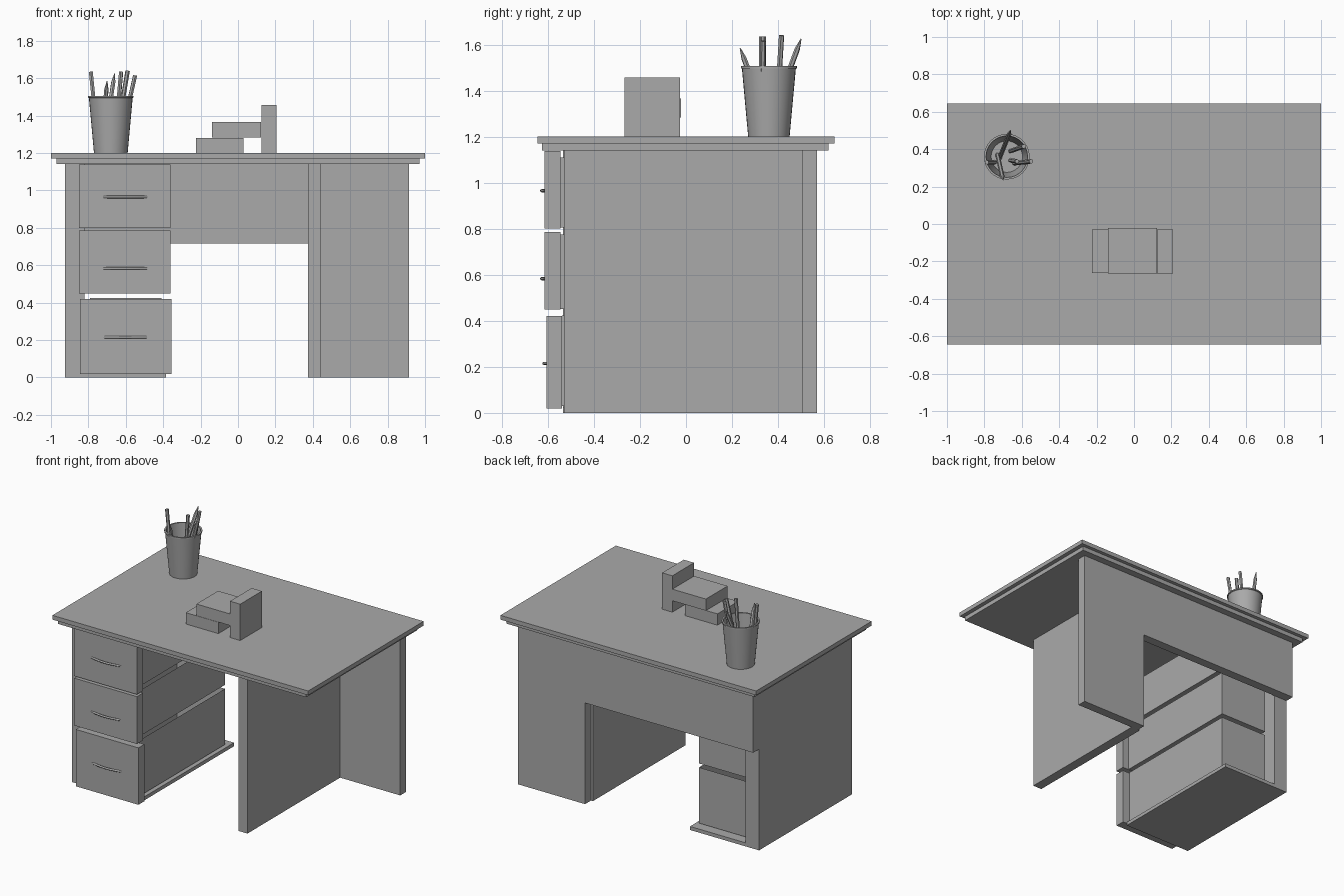
import bpy, bmesh, math
from mathutils import Vector

if "Cube" in bpy.data.objects:
    bpy.data.objects.remove(bpy.data.objects["Cube"])

GREY = bpy.data.materials.new("plain grey")
GREY.diffuse_color = (0.4, 0.4, 0.4, 1)
GREY.use_nodes = True
GREY.node_tree.nodes["Principled BSDF"].inputs["Base Color"].default_value = GREY.diffuse_color


def finish(name, bm, smooth=False):
    bmesh.ops.recalc_face_normals(bm, faces=bm.faces)
    me = bpy.data.meshes.new(name)
    bm.to_mesh(me)
    bm.free()
    me.materials.append(GREY)
    ob = bpy.data.objects.new(name, me)
    bpy.context.collection.objects.link(ob)
    if smooth:
        bpy.ops.object.select_all(action='DESELECT')
        ob.select_set(True)
        bpy.context.view_layer.objects.active = ob
        bpy.ops.object.shade_smooth_by_angle(angle=math.radians(35))
    return ob


def box(name, x, y, z, open_top=0):
    """Box from (min, max) ranges; open_top hollows it with that wall thickness."""
    bm = bmesh.new()
    bmesh.ops.create_cube(bm, size=1)
    for v in bm.verts:
        v.co = [(a + b) / 2 + c * (b - a) for (a, b), c in zip((x, y, z), v.co)]
    if open_top:
        top = max(bm.faces, key=lambda f: f.calc_center_median().z)
        bmesh.ops.inset_region(bm, faces=[top], thickness=open_top)
        bmesh.ops.translate(bm, verts=top.verts, vec=(0, 0, -(z[1] - z[0] - open_top)))
    return finish(name, bm)


def turned(name, rings, centre, sides):
    """Lathe a (radius, z) profile around a vertical axis, capping both ends."""
    bm = bmesh.new()
    loops = [[bm.verts.new((centre[0] + r * math.cos(2 * math.pi * i / sides),
                            centre[1] + r * math.sin(2 * math.pi * i / sides), z))
              for i in range(sides)] for r, z in rings]
    for a, b in zip(loops, loops[1:]):
        for i in range(sides):
            j = (i + 1) % sides
            bm.faces.new((a[i], a[j], b[j], b[i]))
    bm.faces.new(loops[0])
    bm.faces.new(loops[-1])
    return finish(name, bm, True)


# Two-step table top
box("table_top", (-1, 1), (-.645, .645), (1.17, 1.2))
box("top_underlay", (-.97, .97), (-.625, .62), (1.14, 1.17))

# Side and back panels
box("left_side_panel", (-.925, -.82), (-.535, .505), (0, 1.14))
box("right_side_panel", (.375, .445), (-.53, .505), (0, 1.14))
box("right_back_panel", (.39, .915), (.505, .57), (0, 1.14))
box("modesty_panel", (-.925, .39), (.505, .57), (.715, 1.14))
box("cabinet_floor", (-.82, -.385), (-.535, .505), (0, .025))

# Drawers: front x, front y, front z, box z, handle height
drawers = [("top", (-.85, -.36), (-.615, -.545), (.80, 1.138), (.805, 1.11), .965),
           ("middle", (-.85, -.36), (-.615, -.545), (.45, .785), (.452, .775), .583),
           ("bottom", (-.845, -.355), (-.605, -.538), (.018, .42), (.03, .424), .215)]
for name, fx, fy, fz, bz, hz in drawers:
    box(name + "_drawer_front", fx, fy, fz)
    box(name + "_drawer_box", (-.79, -.41), (fy[1], .44), bz, .03)
    # Bowed handle
    cu = bpy.data.curves.new(name + "_handle", 'CURVE')
    cu.dimensions = '3D'
    cu.bevel_depth = .007
    cu.bevel_resolution = 2
    cu.use_fill_caps = True
    sp = cu.splines.new('POLY')
    sp.points.add(12)
    for i, p in enumerate(sp.points):
        t = i / 6 - 1
        p.co = (-.602 + .115 * t, fy[0] + .005 - .017 * (1 - t * t), hz, 1)
    cu.materials.append(GREY)
    bpy.context.collection.objects.link(bpy.data.objects.new(name + "_handle", cu))

# Three blocks stacked on the table top
box("low_block", (-.225, .03), (-.262, -.03), (1.2, 1.28))
box("stacked_block", (-.14, .122), (-.265, -.022), (1.283, 1.365))
box("upright_block", (.125, .205), (-.268, -.026), (1.2, 1.457))

# Hollow pencil cup
CX, CY = -.68, .36
turned("pencil_cup", [(.09, 1.2), (.117, 1.495), (.122, 1.497), (.122, 1.506),
                      (.111, 1.506), (.084, 1.212)], (CX, CY), 32)

# Pencils: top end, bottom end, sharpened
pencils = [((-.787, .33, 1.635), (-.745, .33, 1.22), False),
           ((-.70, .235, 1.585), (-.73, .37, 1.22), True),
           ((-.66, .50, 1.625), (-.72, .35, 1.22), True),
           ((-.625, .335, 1.635), (-.66, .34, 1.22), False),
           ((-.59, .415, 1.64), (-.66, .39, 1.22), False),
           ((-.55, .335, 1.615), (-.64, .325, 1.22), False)]
for n, (top, low, sharp) in enumerate(pencils):
    top, low = Vector(top), Vector(low)
    length = (top - low).length
    tip = [(.012, length - .05), (.002, length)] if sharp else [(.012, length)]
    ob = turned("pencil_%d" % (n + 1), [(.012, 0)] + tip, (0, 0), 6)
    ob.location = low
    ob.rotation_euler = (top - low).to_track_quat('Z', 'Y').to_euler()
